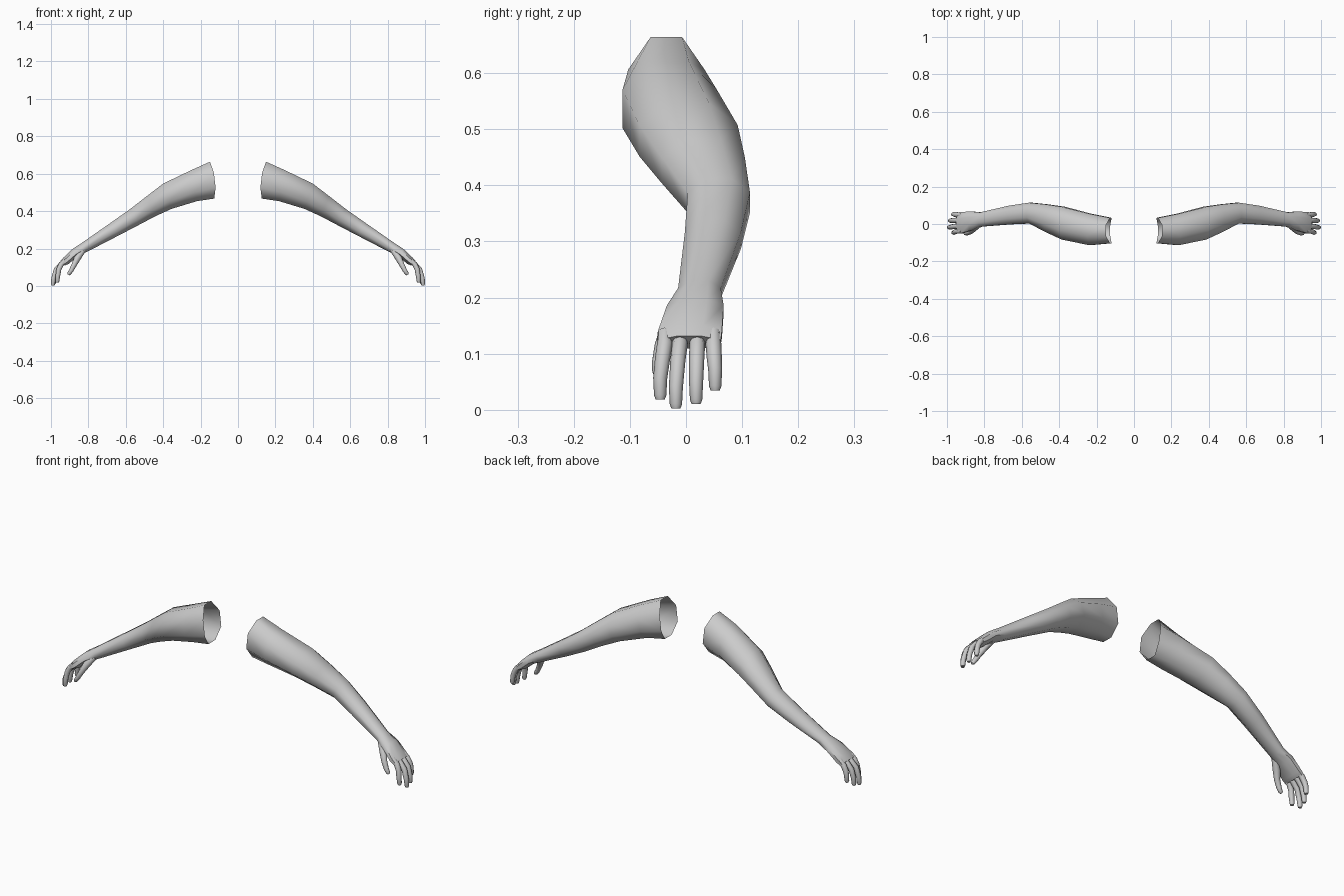
import bpy, bmesh, math
from mathutils import Vector

if "Cube" in bpy.data.objects:
    bpy.data.objects.remove(bpy.data.objects["Cube"])

SIDES = 8
grey = bpy.data.materials.new("light_grey")
grey.diffuse_color = (0.6, 0.6, 0.6, 1)
grey.use_nodes = True
grey.node_tree.nodes["Principled BSDF"].inputs["Base Color"].default_value = grey.diffuse_color


def loft(name, rings, cap_start, cap_end):
    """Skin a list of vertex rings, then mirror to the other arm."""
    bm = bmesh.new()
    loops = [[bm.verts.new(p) for p in ring] for ring in rings]
    for a, b in zip(loops, loops[1:]):
        for i in range(SIDES):
            j = (i + 1) % SIDES
            bm.faces.new((a[i], a[j], b[j], b[i]))
    if cap_start:
        bm.faces.new(loops[0][::-1])
    if cap_end:
        bm.faces.new(loops[-1])
    bmesh.ops.recalc_face_normals(bm, faces=bm.faces)
    mesh = bpy.data.meshes.new(name)
    bm.to_mesh(mesh)
    bm.free()
    mesh.materials.append(grey)
    obj = bpy.data.objects.new(name, mesh)
    bpy.context.collection.objects.link(obj)
    bpy.ops.object.select_all(action='DESELECT')
    obj.select_set(True)
    bpy.context.view_layer.objects.active = obj
    bpy.ops.object.shade_smooth_by_angle(angle=math.radians(60))
    mod = obj.modifiers.new("mirror", 'MIRROR')
    mod.use_mirror_merge = False
    return obj


def section(top_x, top_z, low_x, low_z, y0, y1, bow=0.0):
    """Flat-topped octagon between an upper and a lower point."""
    pts = []
    for i in range(SIDES):
        a = 2 * math.pi * (i + 0.5) / SIDES
        k = 1 / math.cos(math.pi / SIDES)
        c, s = math.cos(a) * k, math.sin(a) * k
        pts.append(Vector(((top_x + low_x) / 2 + s * (top_x - low_x) / 2 - bow * (1 - s * s),
                           (y0 + y1) / 2 + c * (y1 - y0) / 2,
                           (top_z + low_z) / 2 + s * (top_z - low_z) / 2)))
    return pts


def digit(name, path, radii):
    """Tapered finger following a short bent path."""
    pts = [Vector(p) for p in path]
    rings = []
    for n, p in enumerate(pts):
        t = (pts[min(n + 1, len(pts) - 1)] - pts[max(n - 1, 0)]).normalized()
        u = t.cross(Vector((0, 1, 0))).normalized()
        v = t.cross(u)
        rings.append([p + radii[n] * (u * math.cos(a) + v * math.sin(a))
                      for a in (2 * math.pi * i / SIDES for i in range(SIDES))])
    loft(name, rings, True, True)


# Arm from the open shoulder end to the knuckles:
# upper x, upper z, lower x, lower z, front y, back y
profile = [
    (0.150, 0.664, 0.127, 0.467, -0.103, 0.033),
    (0.250, 0.619, 0.220, 0.453, -0.113, 0.055),
    (0.400, 0.547, 0.355, 0.412, -0.083, 0.092),
    (0.485, 0.482, 0.445, 0.371, -0.043, 0.105),
    (0.575, 0.412, 0.530, 0.326, 0.003, 0.114),
    (0.680, 0.338, 0.645, 0.266, -0.002, 0.098),
    (0.835, 0.230, 0.800, 0.186, -0.014, 0.062),
    (0.885, 0.197, 0.855, 0.160, -0.034, 0.067),
    (0.935, 0.150, 0.905, 0.118, -0.050, 0.064),
    (0.951, 0.131, 0.925, 0.109, -0.050, 0.062),
]
arm_rings = [section(*p, bow=0.017 if n == 0 else 0) for n, p in enumerate(profile)]
loft("arm_and_palm", arm_rings, False, True)

# Four curled fingers: base y, tip y, tip x, tip z
fingers = {
    "index_finger": (-0.038, -0.046, 0.966, 0.018),
    "middle_finger": (-0.011, -0.018, 0.989, 0.002),
    "ring_finger": (0.020, 0.018, 0.984, 0.010),
    "little_finger": (0.049, 0.052, 0.967, 0.034),
}
for name, (yb, yt, x, z) in fingers.items():
    mid = (yb + yt) / 2
    digit(name, [(0.922, yb, 0.137), (0.945, yb, 0.115),
                 (0.4 * 0.945 + 0.6 * x, mid, 0.088 + z * 0.1),
                 (x - 0.003, yt, z + 0.038), (x, yt, z + 0.008), (x, yt, z)],
          [0.013, 0.014, 0.0135, 0.0125, 0.011, 0.008])

# Thumb hanging from the front of the palm
digit("thumb", [(0.830, -0.003, 0.190), (0.858, -0.025, 0.150), (0.875, -0.042, 0.115),
                (0.892, -0.049, 0.082), (0.903, -0.050, 0.066), (0.907, -0.050, 0.060)],
      [0.016, 0.018, 0.014, 0.012, 0.010, 0.006])
